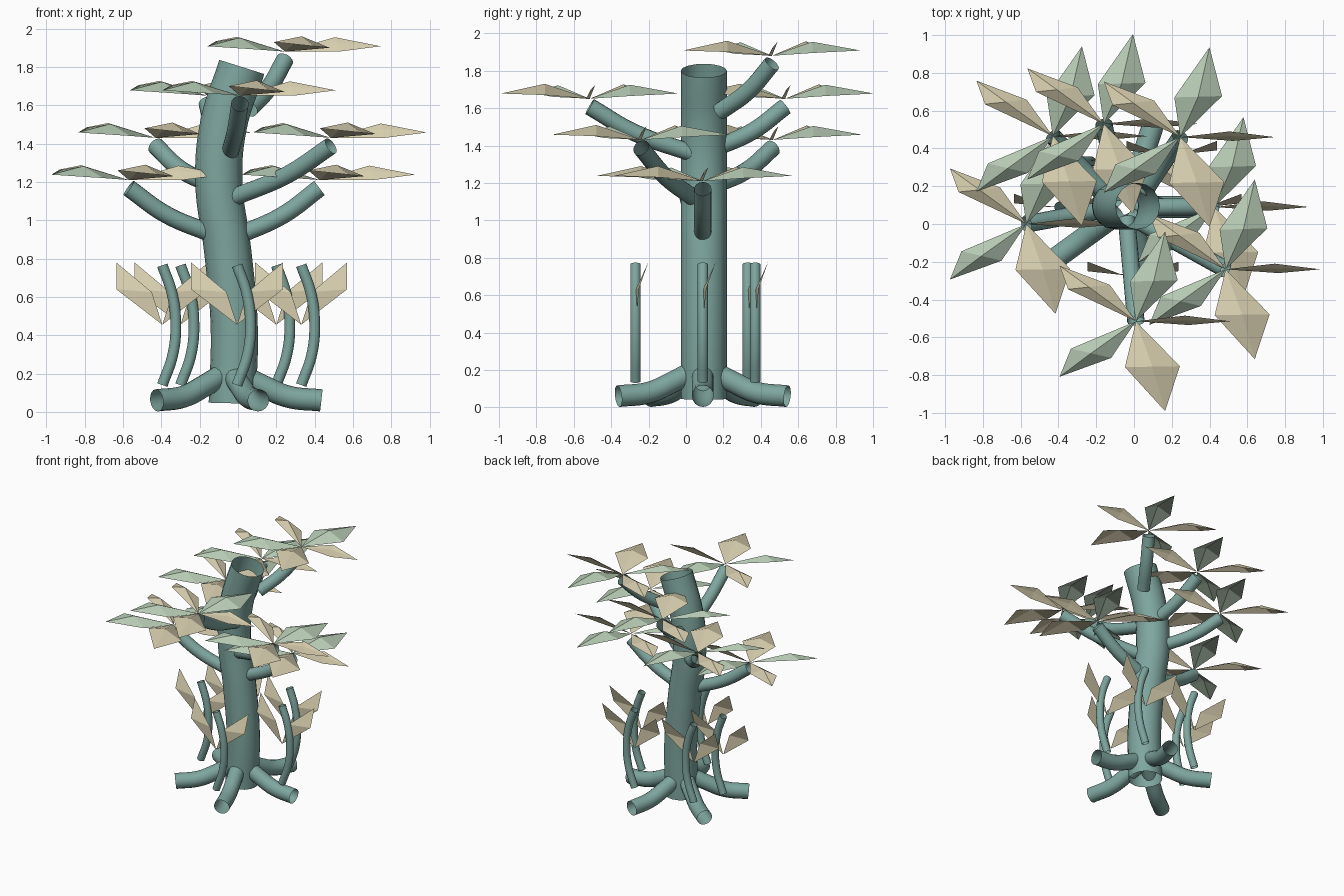
import bpy, bmesh, math
from mathutils import Vector

cube = bpy.data.objects.get("Cube")
if cube:
    bpy.data.objects.remove(cube, do_unlink=True)


def material(name, rgb):
    m = bpy.data.materials.new(name)
    m.use_nodes = True
    m.diffuse_color = (*rgb, 1)
    m.node_tree.nodes["Principled BSDF"].inputs["Base Color"].default_value = (*rgb, 1)
    return m


TEAL = material("teal bark", (0.21, 0.38, 0.345))
GREEN = material("pale green leaf", (0.47, 0.59, 0.455))
BEIGE = material("beige leaf", (0.67, 0.61, 0.42))


def tube(name, points, radius):
    """Open smooth tube through the given points."""
    cu = bpy.data.curves.new(name, "CURVE")
    cu.dimensions = "3D"
    cu.bevel_depth = radius
    cu.bevel_resolution = 6
    cu.resolution_u = 8
    cu.use_fill_caps = False
    sp = cu.splines.new("BEZIER")
    sp.bezier_points.add(len(points) - 1)
    for bp, p in zip(sp.bezier_points, points):
        bp.co = p
        bp.handle_left_type = bp.handle_right_type = "AUTO"
    ob = bpy.data.objects.new(name, cu)
    bpy.context.collection.objects.link(ob)
    bpy.ops.object.select_all(action="DESELECT")
    ob.select_set(True)
    bpy.context.view_layer.objects.active = ob
    bpy.ops.object.convert(target="MESH")
    ob = bpy.context.object
    ob.data.materials.clear()
    ob.data.materials.append(TEAL)
    bpy.ops.object.shade_smooth_by_angle()


def add_leaf(bm, base, left, tip, right, lift, slot):
    """Diamond sheet creased along a raised midrib."""
    mid = (Vector(left) + Vector(right)) / 2 + Vector((0, 0, lift))
    b, l, t, r, m = [bm.verts.new(p) for p in (base, left, tip, right, mid)]
    for tri in ((b, m, l), (b, r, m), (l, m, t), (m, r, t)):
        bm.faces.new(tri).material_index = slot


def finish(bm, name, location):
    me = bpy.data.meshes.new(name)
    bm.to_mesh(me)
    bm.free()
    me.materials.append(GREEN)
    me.materials.append(BEIGE)
    ob = bpy.data.objects.new(name, me)
    ob.location = location
    bpy.context.collection.objects.link(ob)


# Trunk
tube("trunk", [(-0.03, 0.095, 0.045), (-0.02, 0.095, 0.45), (-0.055, 0.095, 0.85),
               (-0.1, 0.095, 1.2), (-0.075, 0.095, 1.5), (0.02, 0.095, 1.8)], 0.123)

# Roots: five arching outward from the trunk foot
for i in range(5):
    a = math.radians(72 * i)
    path = [(-0.04 + r * math.cos(a), 0.09 + r * math.sin(a), z)
            for r, z in ((0.06, 0.19), (0.17, 0.135), (0.3, 0.08), (0.475, 0.06))]
    tube(f"root_{i + 1}", path, 0.058)

# Crown leaves: angle, (along, across, height) of the left and right corners, lift, colour
CROWN = [(0, (0.26, 0.03, 0.075), (0.28, -0.02, 0.0), 0.01, 1),
         (72, (0.19, 0.095, 0.045), (0.275, -0.143, 0.015), 0.045, 0),
         (144, (0.39, 0.074, 0.055), (0.225, -0.075, 0.02), 0.04, 1),
         (216, (0.22, 0.08, 0.01), (0.363, -0.085, 0.055), 0.04, 0),
         (288, (0.298, 0.148, 0.02), (0.213, -0.13, 0.05), 0.045, 1)]


def leaf_crown(name, location):
    bm = bmesh.new()
    for angle, left, right, lift, slot in CROWN:
        a = math.radians(angle)
        c, s = math.cos(a), math.sin(a)
        l, r = [(u * c - v * s, u * s + v * c, z) for u, v, z in (left, right)]
        add_leaf(bm, (0, 0, 0), l, (0.5 * c, 0.5 * s, 0.028), r, lift, slot)
    finish(bm, name, location)


# Branches: start on the trunk and crown centre
BRANCHES = [((0.06, 0.18, 1.58), (0.245, 0.46, 1.88)),
            ((-0.08, 0.14, 1.38), (-0.16, 0.53, 1.65)),
            ((-0.04, 0.03, 1.36), (0.01, -0.515, 1.65)),
            ((-0.15, 0.16, 1.19), (-0.43, 0.465, 1.43)),
            ((-0.02, 0.04, 1.12), (0.485, -0.24, 1.43)),
            ((-0.14, 0.08, 0.93), (-0.57, 0.0, 1.21)),
            ((0.0, 0.09, 0.92), (0.425, 0.09, 1.21))]
for i, (start, crown) in enumerate(BRANCHES):
    p, q = Vector(start), Vector(crown) - Vector((0, 0, 0.042))
    middle = p.lerp(q, 0.55) - Vector((0, 0, 0.03))
    tube(f"branch_{i + 1}", [p, middle, q], 0.046)
    leaf_crown(f"crown_leaves_{i + 1}", crown)

# Shoots around the trunk, each with a pair of upright leaves
SHOOTS = [(-0.395, 0.09), (-0.3, 0.33), (-0.005, -0.27), (0.2, 0.37), (0.33, 0.09)]
for i, (x, y) in enumerate(SHOOTS):
    tube(f"shoot_{i + 1}", [(x, y, 0.14), (x + 0.055, y, 0.3), (x + 0.07, y, 0.46),
                            (x + 0.05, y, 0.62), (x, y, 0.765)], 0.028)
    bm = bmesh.new()
    for side in (-1, 1):
        corners = [(0.24 * side, 0.02, 0.185), (0.24 * side, 0.07, 0.325),
                   (0.055 * side, 0.0, 0.17)]
        add_leaf(bm, (0, 0, 0), *corners[::side], 0, 1)
    finish(bm, f"shoot_leaves_{i + 1}", (x, y, 0.455))
